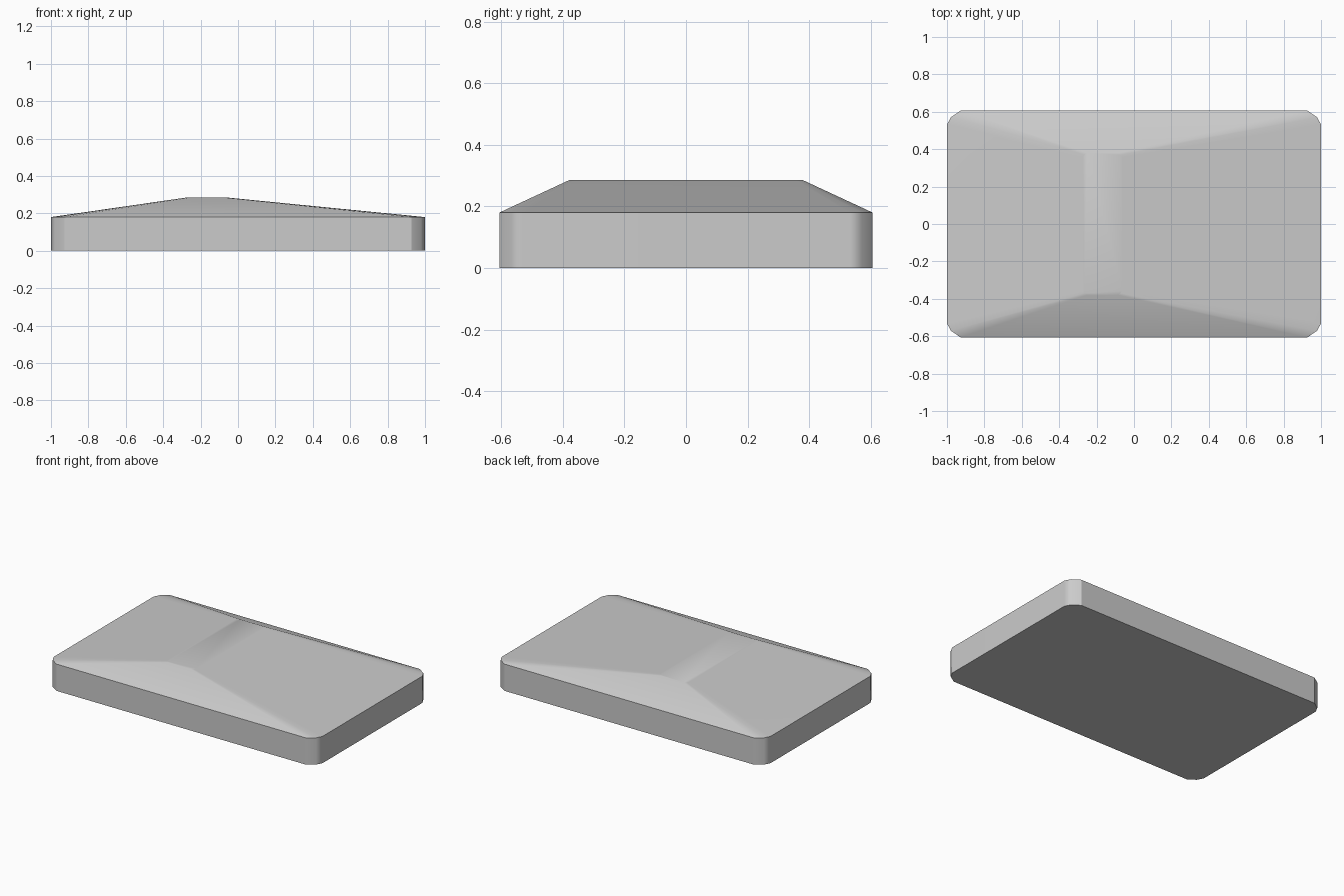
import bpy
import bmesh
import math

cube = bpy.data.objects.get("Cube")
if cube:
    bpy.data.objects.remove(cube, do_unlink=True)

HALF_X, HALF_Y = 1.0, 0.606
RIM_Z, TOP_Z = 0.18, 0.285
PLATEAU_X, PLATEAU_HALF_X, PLATEAU_HALF_Y = -0.168, 0.105, 0.38

grey = bpy.data.materials.new("plain grey")
grey.use_nodes = True
grey.diffuse_color = (0.6, 0.6, 0.6, 1)
grey.node_tree.nodes["Principled BSDF"].inputs["Base Color"].default_value = (0.6, 0.6, 0.6, 1)


def outline(half_x, half_y, size=1.0):
    """Rectangle with two-segment rounded corners, counter-clockwise."""
    corner = [(0, 0.075), (0.021, 0.035), (0.073, 0)]
    quarter = [(half_x - dx * size, half_y - dy * size) for dx, dy in corner]
    right_back = quarter
    left_back = [(-x, y) for x, y in reversed(quarter)]
    left_front = [(-x, -y) for x, y in quarter]
    right_front = [(x, -y) for x, y in reversed(quarter)]
    return right_back + left_back + left_front + right_front


# Slab with straight walls and an off-centre sloping top
bm = bmesh.new()
base = outline(HALF_X, HALF_Y)
plateau = [(x + PLATEAU_X, y) for x, y in outline(PLATEAU_HALF_X, PLATEAU_HALF_Y, 0.3)]
rings = [[bm.verts.new((x, y, z)) for x, y in points]
         for points, z in ((base, 0), (base, RIM_Z), (plateau, TOP_Z))]
for low, high in zip(rings, rings[1:]):
    for i in range(len(low)):
        j = (i + 1) % len(low)
        bm.faces.new((low[i], low[j], high[j], high[i]))
bm.faces.new(reversed(rings[0]))
bm.faces.new(rings[-1])
bmesh.ops.recalc_face_normals(bm, faces=bm.faces)

mesh = bpy.data.meshes.new("sloped_slab")
bm.to_mesh(mesh)
bm.free()
mesh.materials.append(grey)
slab = bpy.data.objects.new("sloped_slab", mesh)
bpy.context.collection.objects.link(slab)

# Soft creases on top, crisp rim and wall edges
bpy.ops.object.select_all(action="DESELECT")
slab.select_set(True)
bpy.context.view_layer.objects.active = slab
bpy.ops.object.shade_smooth_by_angle(angle=math.radians(30))
weighted = slab.modifiers.new("even_shading", "WEIGHTED_NORMAL")
weighted.keep_sharp = True
